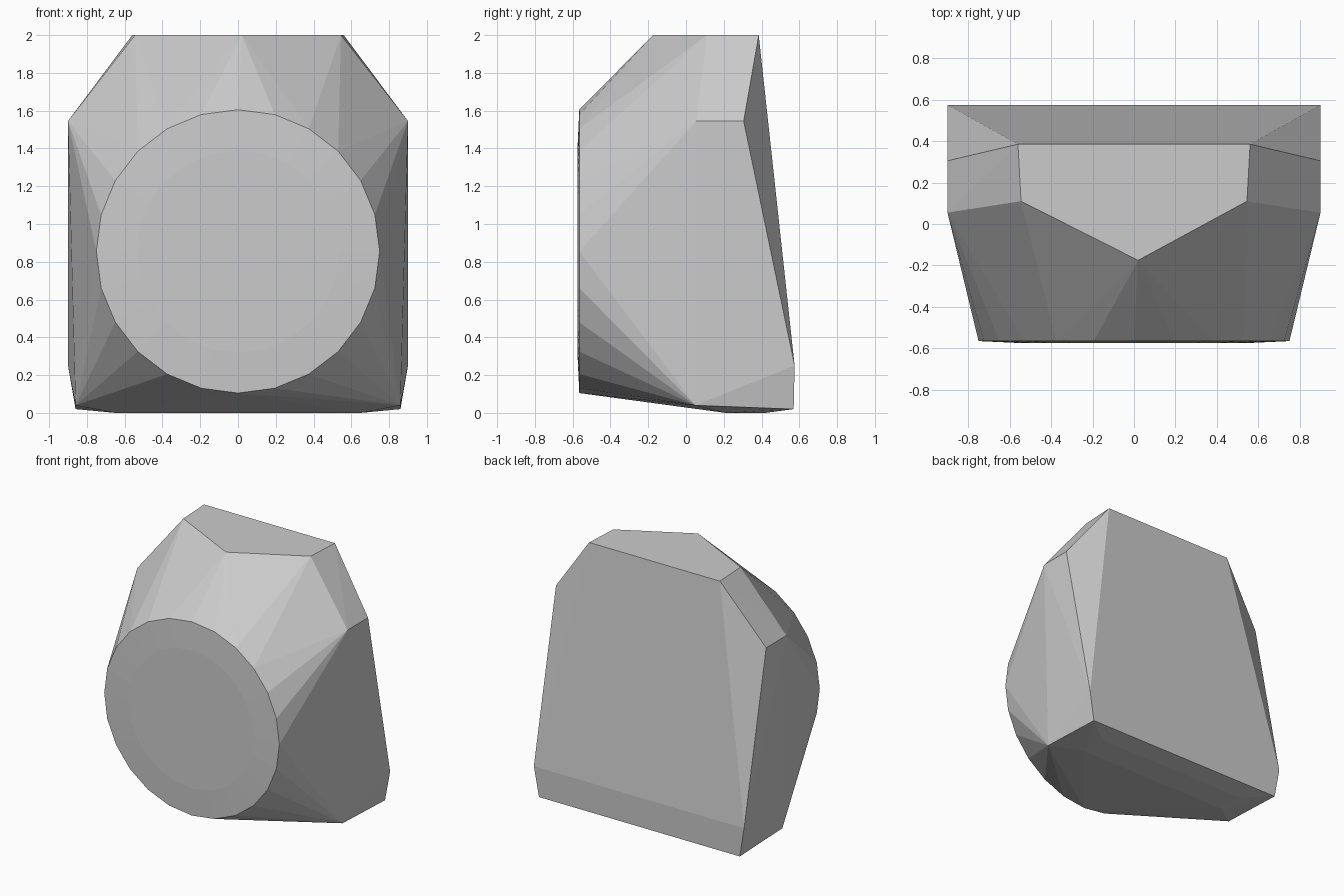
import bpy, bmesh
from math import sin, cos, tau

cube = bpy.data.objects.get("Cube")
if cube:
    bpy.data.objects.remove(cube, do_unlink=True)

mat = bpy.data.materials.new("light_grey")
mat.use_nodes = True
grey = (0.6, 0.6, 0.6, 1)
mat.diffuse_color = grey
mat.node_tree.nodes["Principled BSDF"].inputs["Base Color"].default_value = grey


def ring(radius, y, sides):
    """Circle of points facing the front."""
    return [(radius * sin(tau * i / sides), y, 0.855 + radius * cos(tau * i / sides))
            for i in range(sides)]


# Corners of the left half; each is mirrored to the right
corners = [
    (0.56, 0.385, 2.0), (0.545, 0.11, 2.0),      # top face
    (0.9, 0.305, 1.545), (0.9, 0.055, 1.545),    # shoulders
    (0.9, 0.575, 0.25), (0.86, 0.57, 0.02),      # lower back
    (0.86, 0.05, 0.04),                          # lower side
    (0.65, 0.21, 0.0), (0.65, 0.42, 0.0),        # base
]
points = [(s * x, y, z) for x, y, z in corners for s in (1, -1)]
points.append((0.02, -0.175, 2.0))               # point of the top face

# Round front face with a very slightly raised centre
points += ring(0.75, -0.565, 24)
points += ring(0.535, -0.575, 24)

# Wrap the points in a faceted shell
bm = bmesh.new()
for p in points:
    bm.verts.new(p)
hull = bmesh.ops.convex_hull(bm, input=bm.verts)
loose = {g for g in hull["geom_interior"] + hull["geom_unused"]
         if isinstance(g, bmesh.types.BMVert)}
bmesh.ops.delete(bm, geom=list(loose), context='VERTS')
bmesh.ops.dissolve_limit(bm, angle_limit=0.005, verts=bm.verts, edges=bm.edges)
bmesh.ops.recalc_face_normals(bm, faces=bm.faces)

mesh = bpy.data.meshes.new("faceted_body")
bm.to_mesh(mesh)
bm.free()
mesh.materials.append(mat)
body = bpy.data.objects.new("faceted_body", mesh)
bpy.context.collection.objects.link(body)
